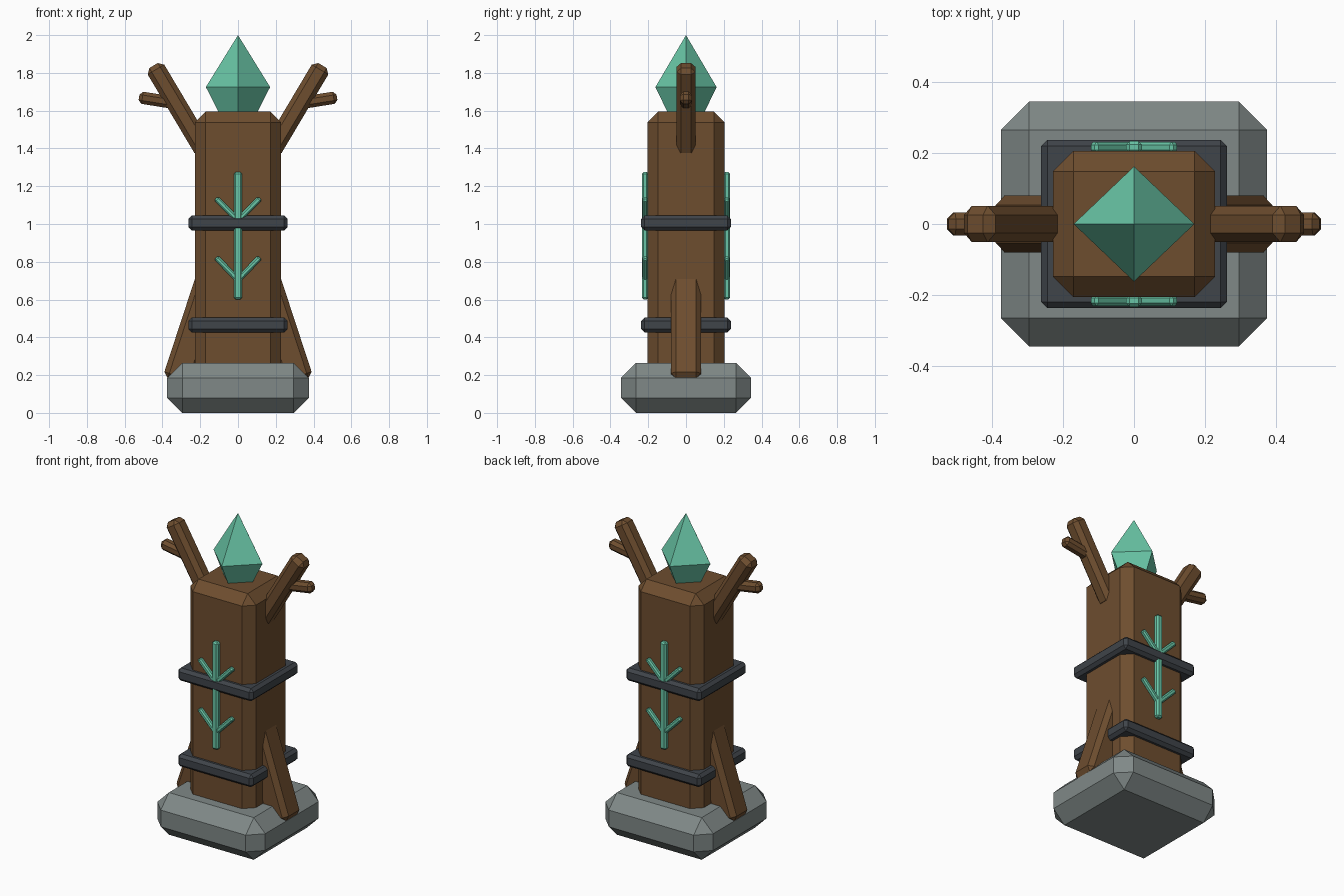
import bpy, bmesh, math
from mathutils import Vector, Matrix

if "Cube" in bpy.data.objects:
    bpy.data.objects.remove(bpy.data.objects["Cube"])


def material(name, rgb):
    m = bpy.data.materials.new(name)
    m.diffuse_color = (*rgb, 1)
    m.use_nodes = True
    m.node_tree.nodes["Principled BSDF"].inputs["Base Color"].default_value = m.diffuse_color
    return m


WOOD = material("brown wood", (0.155, 0.075, 0.028))
STONE = material("grey stone", (0.215, 0.25, 0.245))
IRON = material("dark iron", (0.05, 0.058, 0.068))
CRYSTAL = material("teal crystal", (0.14, 0.56, 0.38))


def finish(name, bm, mat):
    bmesh.ops.recalc_face_normals(bm, faces=bm.faces[:])
    me = bpy.data.meshes.new(name)
    bm.to_mesh(me)
    bm.free()
    me.materials.append(mat)
    ob = bpy.data.objects.new(name, me)
    bpy.context.collection.objects.link(ob)
    return ob


def bar(name, p, q, wx, wy, bevel, mat):
    """Chamfered box running from p to q in an xz plane."""
    p, q = Vector(p), Vector(q)
    d = q - p
    bm = bmesh.new()
    bmesh.ops.create_cube(bm, size=1)
    bmesh.ops.scale(bm, vec=(wx, wy, d.length), verts=bm.verts[:])
    bmesh.ops.bevel(bm, geom=bm.edges[:], offset=bevel, segments=1,
                    profile=0.5, affect='EDGES')
    bm.transform(Matrix.Translation((p + q) / 2)
                 @ Matrix.Rotation(math.atan2(d.x, d.z), 4, 'Y'))
    return finish(name, bm, mat)


# Stone base, trunk and iron bands
bar("stone_base", (0, 0, 0), (0, 0, 0.265), 0.75, 0.69, 0.08, STONE)
bar("trunk", (0, 0, 0.19), (0, 0, 1.595), 0.456, 0.41, 0.057, WOOD)
for name, z in (("lower_band", 0.425), ("upper_band", 0.965)):
    bar(name, (0, 0, z), (0, 0, z + 0.08), 0.524, 0.474, 0.018, IRON)

# Roots and branches on both sides
for side, s in (("left", -1), ("right", 1)):
    bar(f"{side}_root", (s * 0.106, 0, 0.825), (s * 0.322, 0, 0.167),
        0.16, 0.16, 0.027, WOOD)
    bar(f"{side}_branch", (s * 0.174, 0, 1.38), (s * 0.447, 0, 1.839),
        0.102, 0.102, 0.025, WOOD)
    bar(f"{side}_twig", (s * 0.33, 0, 1.64), (s * 0.524, 0, 1.671),
        0.065, 0.065, 0.018, WOOD)

# Glowing sprig marks on front and back
for face, y in (("front", -0.216), ("back", 0.216)):
    bar(f"{face}_sprig_stem", (0, y, 0.6), (0, y, 1.275), 0.044, 0.036, 0.01, CRYSTAL)
    for level, z in (("lower", 0.705), ("upper", 1.018)):
        for side, s in (("left", -1), ("right", 1)):
            bar(f"{face}_{level}_{side}_sprig", (0, y, z),
                (s * 0.116, y, z + 0.118), 0.03, 0.03, 0.008, CRYSTAL)

# Four-sided crystal on top
bm = bmesh.new()
waist = [bm.verts.new(v) for v in
         ((0.17, 0, 1.725), (0, 0.162, 1.725), (-0.17, 0, 1.725), (0, -0.162, 1.725))]
top, bottom = bm.verts.new((0, 0, 2.0)), bm.verts.new((0, 0, 1.39))
for i in range(4):
    a, b = waist[i], waist[(i + 1) % 4]
    bm.faces.new((a, b, top))
    bm.faces.new((b, a, bottom))
finish("crystal", bm, CRYSTAL)
